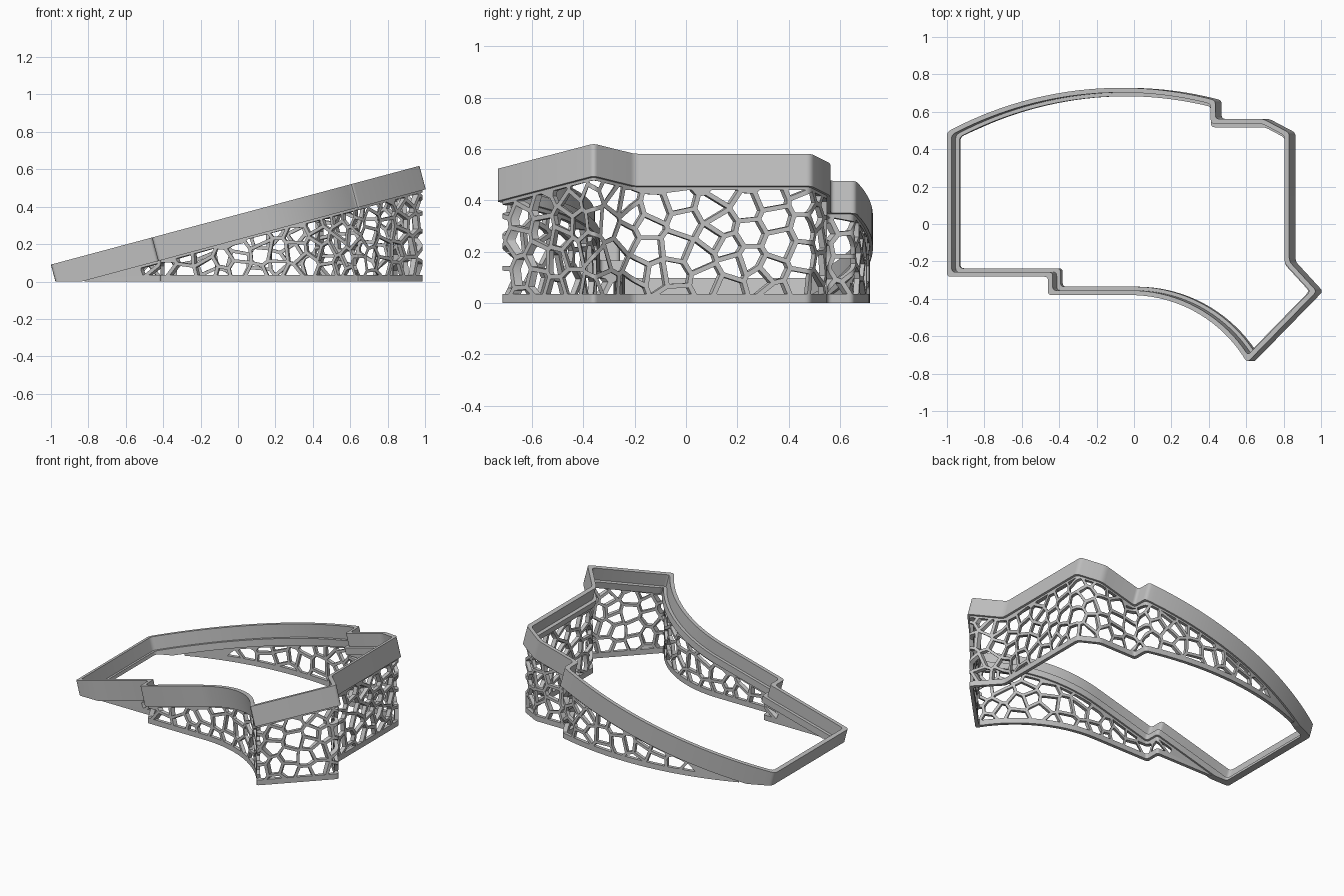
import bpy, bmesh, math, random
from mathutils import Vector

random.seed(7)
TILT = math.radians(15)
SLOPE = math.tan(TILT)
TOP_Z = 0.3585          # height of the tilted top plane at x = 0
RIM = 0.13              # rim depth along the tilted normal
SHIFT = RIM * math.sin(TILT)
UNDER_Z = TOP_Z - SLOPE * SHIFT - RIM * math.cos(TILT)
STRUT, PITCH, BASE = 0.018, 0.096, 0.035

old = bpy.data.objects.get("Cube")
if old:
    bpy.data.objects.remove(old, do_unlink=True)

grey = bpy.data.materials.new("light_grey")
grey.use_nodes = True
colour = (0.52, 0.52, 0.52, 1)
grey.diffuse_color = colour
grey.node_tree.nodes["Principled BSDF"].inputs["Base Color"].default_value = colour


def arc(cx, cy, r, a0, a1, n):
    steps = [math.radians(a0 + (a1 - a0) * i / n) for i in range(n + 1)]
    return [Vector((cx + r * math.cos(a), cy + r * math.sin(a))) for a in steps]


# Plan outline, counter-clockwise from the front right corner
outline = [Vector(p) for p in ((-1, -0.282), (-0.855, -0.282), (-0.46, -0.282), (-0.46, -0.38))]
outline += arc(-0.02, -1.1, 0.72, 90, 33.6, 18)
outline += [Vector(p) for p in ((0.605, -0.741), (0.977, -0.36), (0.83, -0.2),
                                (0.83, 0.488), (0.69, 0.562), (0.435, 0.562))]
outline += arc(-0.07, -1.222, 1.95, 75, 118.5, 30)


def is_corner(i):
    a, b, c = outline[i - 1], outline[i], outline[(i + 1) % len(outline)]
    return abs((b - a).angle_signed(c - b)) > math.radians(15)


def inset(pts, d):
    """Mitred inward offset of the closed outline."""
    out = []
    for i, p in enumerate(pts):
        u = (p - pts[i - 1]).normalized()
        v = (pts[(i + 1) % len(pts)] - p).normalized()
        n1, n2 = Vector((-u.y, u.x)), Vector((-v.y, v.x))
        out.append(p + (n1 + n2) * d / (1 + n1.dot(n2)))
    return out


def plan(d, cut=0.02, steps=4):
    """Inset outline with each corner rounded."""
    pts, out = inset(outline, d), []
    for i, p in enumerate(pts):
        if is_corner(i):
            a, b = [p + (q - p).normalized() * cut for q in (pts[i - 1], pts[(i + 1) % len(pts)])]
            for k in range(steps + 1):
                t = k / steps
                out.append(a.lerp(p, t).lerp(p.lerp(b, t), t))
        else:
            out.append(p)
    return out


def finish(bm, name):
    bmesh.ops.remove_doubles(bm, verts=bm.verts, dist=1e-5)
    bmesh.ops.recalc_face_normals(bm, faces=bm.faces)
    mesh = bpy.data.meshes.new(name)
    bm.to_mesh(mesh)
    bm.free()
    mesh.materials.append(grey)
    obj = bpy.data.objects.new(name, mesh)
    bpy.context.collection.objects.link(obj)
    bpy.ops.object.select_all(action='DESELECT')
    obj.select_set(True)
    bpy.context.view_layer.objects.active = obj
    bpy.ops.object.shade_smooth_by_angle(angle=math.radians(32))


# Tilted rim with an inner ledge, cut flat at the ground
bm = bmesh.new()
section = ((0, 0), (0.025, 0), (0.025, 0.085), (0.045, 0.085), (0.045, RIM), (0, RIM))
rows = []
for d, depth in section:
    rows.append([bm.verts.new((p.x + depth * math.sin(TILT), p.y,
                               TOP_Z + SLOPE * p.x - depth * math.cos(TILT)))
                 for p in plan(d)])
for j, row in enumerate(rows):
    nxt = rows[(j + 1) % len(rows)]
    for i in range(len(row)):
        k = (i + 1) % len(row)
        bm.faces.new((row[i], row[k], nxt[k], nxt[i]))
cut = bmesh.ops.bisect_plane(bm, geom=bm.verts[:] + bm.edges[:] + bm.faces[:],
                             plane_co=(0, 0, 0), plane_no=(0, 0, -1), clear_outer=True)
edges = [e for e in cut["geom_cut"] if isinstance(e, bmesh.types.BMEdge)]
bmesh.ops.triangle_fill(bm, use_beauty=True, edges=edges)
finish(bm, "tilted_rim")

# Wall path under the rim: outer and inner lines, measured along the outer one
pairs = [(a, b) for a, b in zip(plan(0.012), plan(0.034)) if a.x > -0.86]
slide = Vector((SHIFT, 0))
outer = [a + slide for a, b in pairs]
inner = [b + slide for a, b in pairs]
dist = [0.0]
for a, b in zip(outer, outer[1:]):
    dist.append(dist[-1] + (b - a).length)


def at(line, s):
    for i in range(len(dist) - 1):
        if s <= dist[i + 1] or i == len(dist) - 2:
            return line[i].lerp(line[i + 1], (s - dist[i]) / (dist[i + 1] - dist[i]))


def under(s):
    return UNDER_Z + SLOPE * at(outer, s).x


def clip(poly, p, n):
    """Keep the part of a convex polygon behind the line through p."""
    out = []
    for a, b in zip(poly, poly[1:] + poly[:1]):
        da, db = (a - p).dot(n), (b - p).dot(n)
        if da <= 0:
            out.append(a)
        if da * db < 0:
            out.append(a.lerp(b, da / (da - db)))
    return out


def area(poly):
    return abs(sum(a.x * b.y - b.x * a.y for a, b in zip(poly, poly[1:] + poly[:1]))) / 2


def wall_holes(length):
    """Irregular cells below the rim, running round the corners."""
    cols = round(length / PITCH)
    step = length / cols
    seeds = []
    for i in range(cols):
        for j in range(7):
            x = (i + 0.5 + random.uniform(-0.38, 0.38)) * step
            y = (j + 0.5 * (i % 2) + 0.4 + random.uniform(-0.34, 0.34)) * PITCH
            seeds.append(Vector((x, y)))
    holes = []
    for c in seeds:
        if under(c.x) < 0.095:
            continue
        x0, x1 = c.x - PITCH, c.x + PITCH
        poly = [Vector(p) for p in ((x0, BASE), (x1, BASE), (x1, 1), (x0, 1))]
        for q in seeds:
            if q is not c and (q - c).length < 4 * PITCH and poly:
                n = (q - c).normalized()
                poly = clip(poly, (c + q) / 2 - n * STRUT / 2, n)
        # Stay below the rim, following its slope on both sides of the cell
        for k in range(-3, 4):
            s = c.x + k * 0.02
            rise = (under(s + 0.004) - under(s - 0.004)) / 0.008
            poly = clip(poly, Vector((s, under(s) - 0.012)), Vector((-rise, 1)))
        if len(poly) > 2 and area(poly) > 0.0006:
            holes.append(poly)
    return holes


# Flat pattern of the wall with its holes
shapes = [[Vector((s, 0)) for s in dist] + [Vector((s, under(s) + 0.006)) for s in reversed(dist)]]
shapes += wall_holes(dist[-1])

curve = bpy.data.curves.new("wall_pattern", 'CURVE')
curve.dimensions, curve.fill_mode, curve.extrude = '2D', 'BOTH', 0.5
for shape in shapes:
    spline = curve.splines.new('POLY')
    spline.points.add(len(shape) - 1)
    for point, p in zip(spline.points, shape):
        point.co = (p.x, p.y, 0, 1)
    spline.use_cyclic_u = True
pattern = bpy.data.objects.new("wall_pattern", curve)
bpy.context.collection.objects.link(pattern)
graph = bpy.context.evaluated_depsgraph_get()
flat = bpy.data.meshes.new_from_object(pattern.evaluated_get(graph))
bpy.data.objects.remove(pattern, do_unlink=True)

# Fold the flat pattern along the wall path
bm = bmesh.new()
bm.from_mesh(flat)
bpy.data.meshes.remove(flat)
bmesh.ops.remove_doubles(bm, verts=bm.verts, dist=1e-5)
for s in dist[1:-1]:
    bmesh.ops.bisect_plane(bm, geom=bm.verts[:] + bm.edges[:] + bm.faces[:], dist=1e-5,
                           plane_co=(s, 0, 0), plane_no=(1, 0, 0))
for v in bm.verts:
    s, z, t = v.co
    p = at(outer, s).lerp(at(inner, s), t + 0.5)
    v.co = (p.x, p.y, z)
finish(bm, "lattice_wall")
